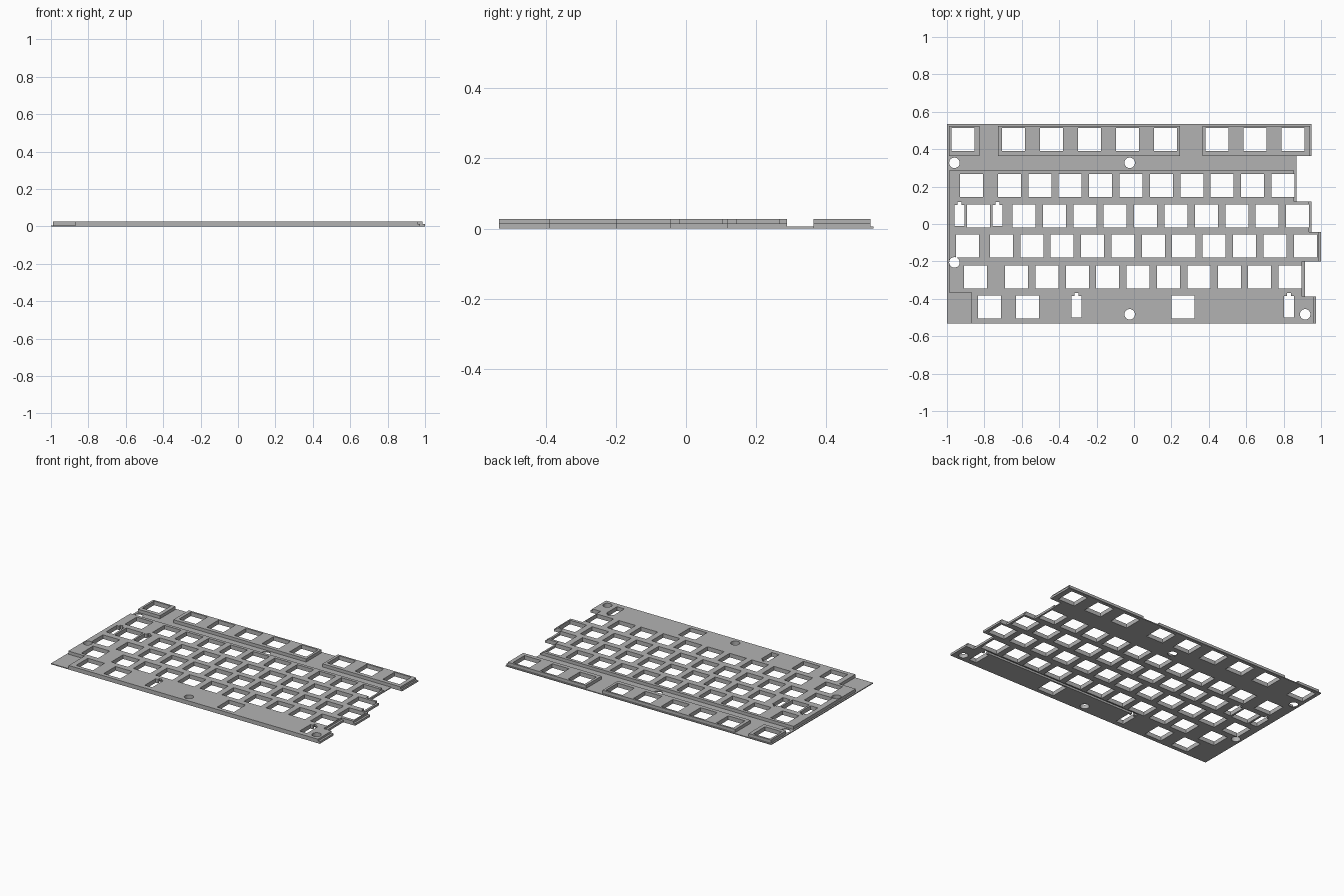
import bpy, bmesh, math

cube = bpy.data.objects.get("Cube")
if cube:
    bpy.data.objects.remove(cube, do_unlink=True)

# Single matte grey material
grey = bpy.data.materials.new("plate_grey")
grey.use_nodes = True
COLOR = (0.45, 0.45, 0.45, 1)
grey.diffuse_color = COLOR
grey.node_tree.nodes["Principled BSDF"].inputs["Base Color"].default_value = COLOR

BASE_TOP, LEDGE_TOP, TOP = 0.006, 0.014, 0.027
FRONT, BACK = -0.532, 0.534
KEY = 0.123          # switch opening
PITCH = 0.1625       # spacing of the letter keys


def prism(bm, points, z0, z1):
    """Extrude a flat outline between two heights."""
    face = bm.faces.new([bm.verts.new((x, y, z0)) for x, y in points])
    new = bmesh.ops.extrude_face_region(bm, geom=[face])["geom"]
    for v in new:
        if isinstance(v, bmesh.types.BMVert):
            v.co.z = z1


def rect(x0, x1, y0, y1):
    return [(x0, y0), (x1, y0), (x1, y1), (x0, y1)]


def circle(x, y, r, n=32):
    return [(x + r * math.cos(math.tau * i / n), y + r * math.sin(math.tau * i / n))
            for i in range(n)]


def make(name, prisms):
    bm = bmesh.new()
    for p in prisms:
        prism(bm, *p)
    bmesh.ops.recalc_face_normals(bm, faces=bm.faces)
    mesh = bpy.data.meshes.new(name)
    bm.to_mesh(mesh)
    bm.free()
    mesh.materials.append(grey)
    obj = bpy.data.objects.new(name, mesh)
    bpy.context.scene.collection.objects.link(obj)
    return obj


def combine(target, other, operation):
    mod = target.modifiers.new(operation, "BOOLEAN")
    mod.operation, mod.object, mod.solver = operation, other, "EXACT"
    mod.use_self = True
    other.hide_render = True
    bpy.context.view_layer.objects.active = target
    bpy.ops.object.modifier_apply(modifier=mod.name)
    bpy.data.objects.remove(other, do_unlink=True)


# Staggered right edge: (right x, upper y, lower y) for each key row
STEPS = [(0.87, 0.287, 0.12), (0.95, 0.12, -0.043), (1.0, -0.043, -0.2),
         (0.913, -0.2, -0.388), (0.973, -0.388, FRONT)]


def stepped_edge(inset):
    return [(x - inset, y) for x, hi, lo in STEPS for y in (hi, lo)]


def main_block(inset):
    return stepped_edge(inset) + [(-0.87, FRONT), (-0.87, -0.365), (-0.99, -0.365), (-0.99, 0.287)]


# Thin base sheet
base = [(-1, BACK), (0.95, BACK), (0.95, 0.363), (0.87, 0.363)]
base += stepped_edge(0)[1:] + [(-1, FRONT)]
plate = make("key_plate", [(base, 0, BASE_TOP)])

# Raised key field, function-row blocks and the low lap ledge on the right
low = BASE_TOP / 2
ROW0 = (0.363, 0.525)
combine(plate, make("lap_ledge", [(main_block(0), low, LEDGE_TOP),
                                  (rect(0.366, 0.95, *ROW0), low, LEDGE_TOP)]), "UNION")
combine(plate, make("raised_blocks", [
    (main_block(0.014), low, TOP),
    (rect(-0.99, -0.827, *ROW0), low, TOP),
    (rect(-0.728, 0.246, *ROW0), low, TOP),
    (rect(0.366, 0.94, *ROW0), low, TOP)]), "UNION")


# Switch openings: row height -> key centres
def run(start, count, pitch=PITCH):
    return [start + i * pitch for i in range(count)]


rows = {
    0.451: [-0.914] + run(-0.644, 5, 0.203) + run(0.445, 3, 0.203),
    0.205: [-0.869] + run(-0.666, 10),
    0.043: [-0.831] + run(-0.588, 10),
    -0.118: [-0.89] + run(-0.709, 11),
    -0.283: [-0.847] + run(-0.628, 10),
    -0.444: [-0.773, -0.57, 0.262],
}
h = KEY / 2
cuts = [(rect(x - h, x + h, y - h, y + h), -0.1, 0.1) for y, xs in rows.items() for x in xs]


# Stabiliser slots with a small nub at the rear
def slot(x, y):
    w, n, top = 0.027, 0.01, y + 0.055
    return [(x - w, y - 0.058), (x + w, y - 0.058), (x + w, top), (x + n, top),
            (x + n, top + 0.016), (x - n, top + 0.016), (x - n, top), (x - w, top)]


for x, y in ((-0.933, 0.046), (-0.73, 0.046), (-0.307, -0.441), (0.829, -0.441)):
    cuts.append((slot(x, y), -0.1, 0.1))

# Screw holes
for x, y in ((-0.96, 0.327), (-0.023, 0.327), (-0.96, -0.205), (-0.023, -0.483), (0.915, -0.483)):
    cuts.append((circle(x, y, 0.028), -0.1, 0.1))

# Wire groove on the underside between the long-key stabilisers
cuts.append((rect(-0.33, 0.85, -0.372, -0.354), -0.1, 0.013))

combine(plate, make("opening_cutter", cuts), "DIFFERENCE")
